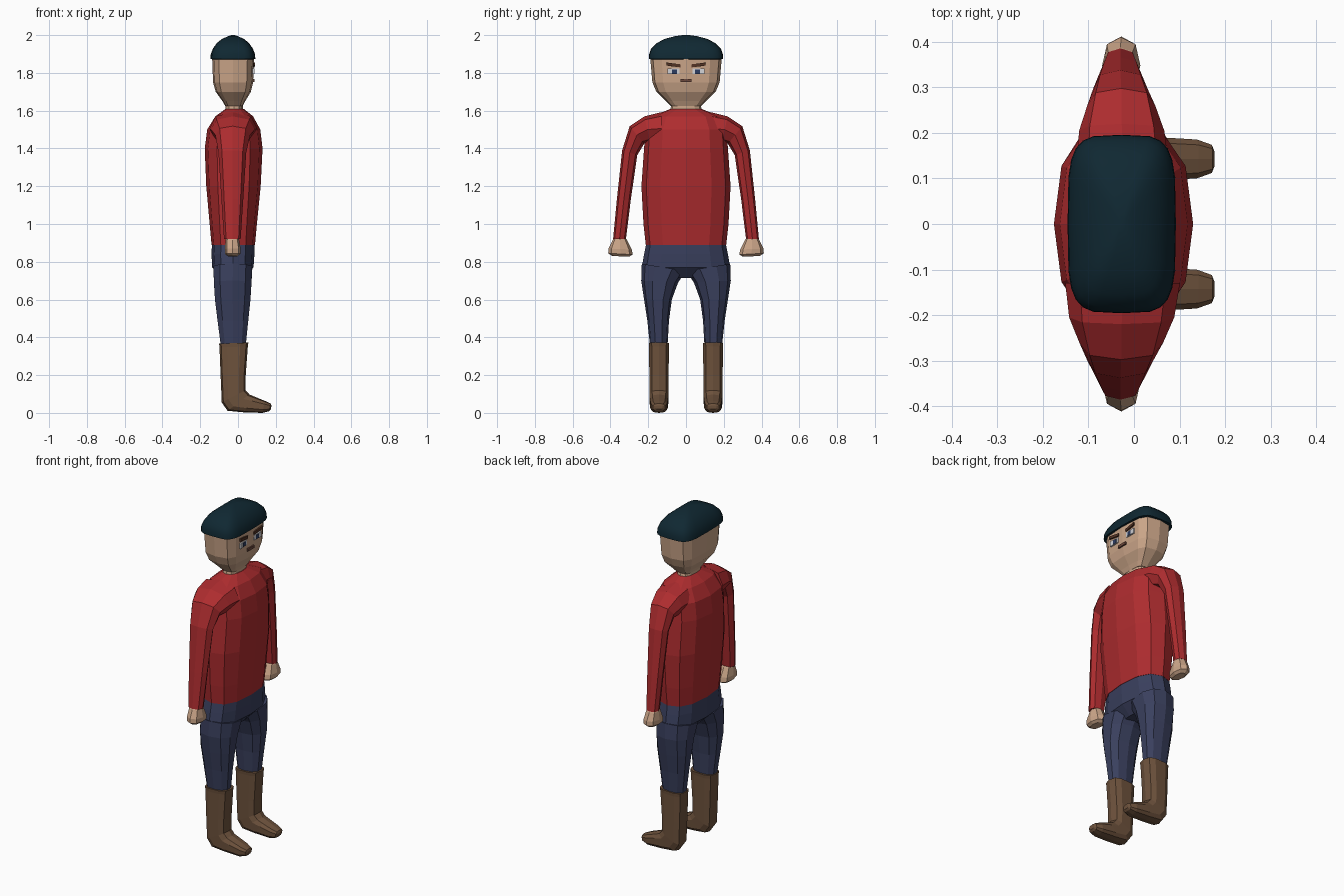
import bpy, bmesh, math
from mathutils import Vector, Matrix


def material(name, rgb):
    m = bpy.data.materials.new(name)
    m.diffuse_color = (*rgb, 1)
    return m


RED = material("red wool", (0.42, 0.025, 0.028))
NAVY = material("navy cloth", (0.042, 0.051, 0.112))
LEATHER = material("brown leather", (0.155, 0.085, 0.046))
SKIN = material("skin", (0.60, 0.38, 0.25))
CAP = material("dark teal", (0.005, 0.021, 0.032))
BROW = material("dark brown", (0.085, 0.033, 0.018))
WHITE = material("eye white", (0.65, 0.65, 0.68))
BLUE = material("iris blue", (0.025, 0.045, 0.12))
LIP = material("lip brown", (0.15, 0.065, 0.045))


def ring(c, u, v, n=12, e=2.5):
    """Superellipse section about c, spanned by half axes u and v."""
    c, u, v = Vector(c), Vector(u), Vector(v)
    pts = []
    for i in range(n):
        a = 2 * math.pi * i / n
        p, q = math.cos(a), math.sin(a)
        pts.append(c + u * math.copysign(abs(p) ** (2 / e), p)
                   + v * math.copysign(abs(q) ** (2 / e), q))
    return pts


def finish(name, bm, mat):
    bmesh.ops.recalc_face_normals(bm, faces=bm.faces)
    me = bpy.data.meshes.new(name)
    bm.to_mesh(me)
    bm.free()
    me.materials.append(mat)
    ob = bpy.data.objects.new(name, me)
    bpy.context.collection.objects.link(ob)
    return ob


def loft(name, rings, mat):
    bm = bmesh.new()
    rows = [[bm.verts.new(p) for p in r] for r in rings]
    n = len(rows[0])
    for a, b in zip(rows, rows[1:]):
        for i in range(n):
            j = (i + 1) % n
            bm.faces.new((a[i], a[j], b[j], b[i]))
    bm.faces.new(rows[0])
    bm.faces.new(rows[-1])
    return finish(name, bm, mat)


def stack(name, levels, mat, n=12, e=2.5):
    """Upright loft; each level is (z, back x, front x, half width)."""
    loft(name, [ring(((b + f) / 2, 0, z), ((f - b) / 2, 0, 0), (0, w, 0), n, e)
                for z, b, f, w in levels], mat)


def limb(name, sections, side, mat, n=8, e=2.4, depth=1.0):
    """Limb loft; each section is outer (y, z), inner (y, z), centre x, half depth."""
    rings = []
    for oy, oz, iy, iz, cx, hx in sections:
        o, i = Vector((cx, side * oy, oz)), Vector((cx, side * iy, iz))
        rings.append(ring((o + i) / 2, (o - i) / 2, (hx * depth, 0, 0), n, e))
    loft(name, rings, mat)


def plate(name, x, y, z, w, h, mat, roll=0, yaw=0):
    bm = bmesh.new()
    m = (Matrix.Translation((x, y, z)) @ Matrix.Rotation(yaw, 4, 'Z')
         @ Matrix.Rotation(roll, 4, 'X') @ Matrix.Diagonal((0.009, w, h, 1)))
    bmesh.ops.create_cube(bm, size=1, matrix=m)
    finish(name, bm, mat)


# Torso and hips
stack("sweater_body", [(0.89, -0.14, 0.09, 0.213), (1.0, -0.15, 0.10, 0.225),
                       (1.2, -0.168, 0.12, 0.236), (1.40, -0.176, 0.13, 0.222),
                       (1.50, -0.163, 0.118, 0.215), (1.57, -0.12, 0.08, 0.18),
                       (1.61, -0.065, 0.03, 0.08)], RED)
stack("trouser_hips", [(0.90, -0.138, 0.088, 0.21), (0.84, -0.14, 0.087, 0.222),
                       (0.77, -0.137, 0.082, 0.234), (0.715, -0.08, 0.03, 0.13)], NAVY)

# Neck and head
stack("neck", [(1.58, -0.07, 0.03, 0.09), (1.605, -0.067, 0.026, 0.083),
               (1.645, -0.065, 0.025, 0.075)], SKIN)
stack("head", [(1.625, -0.068, 0.026, 0.08), (1.65, -0.082, 0.038, 0.105),
               (1.70, -0.118, 0.068, 0.157), (1.75, -0.132, 0.080, 0.178),
               (1.885, -0.137, 0.085, 0.19)], SKIN, 12, 3.6)

# Flat cap with rounded crown
stack("cap", [(1.872, -0.137, 0.083, 0.188), (1.874, -0.146, 0.092, 0.196),
              (1.90, -0.144, 0.090, 0.195), (1.93, -0.132, 0.078, 0.184),
              (1.958, -0.112, 0.058, 0.155), (1.98, -0.085, 0.031, 0.112),
              (1.994, -0.052, 0.0, 0.06), (2.0, -0.036, -0.018, 0.018)], CAP, 24, 4.2)
cap = bpy.data.objects["cap"]
bpy.context.view_layer.objects.active = cap
cap.select_set(True)
bpy.ops.object.shade_smooth_by_angle(angle=math.radians(35))

# Mouth
plate("mouth", 0.0835, 0, 1.76, 0.06, 0.016, LIP)

for side, tag, depth in ((1, "left", 0.85), (-1, "right", 1.05)):
    # Eyes and brows
    yaw = -side * 0.06
    plate(tag + "_eye_white", 0.0805, side * 0.066, 1.808, 0.064, 0.030, WHITE, 0, yaw)
    plate(tag + "_iris", 0.0822, side * 0.061, 1.807, 0.026, 0.024, BLUE, 0, yaw)
    plate(tag + "_brow", 0.0840, side * 0.066, 1.842, 0.074, 0.016, BROW, side * 0.13, yaw)

    # Sleeve from shoulder to cuff
    limb(tag + "_sleeve", [(0.13, 1.592, 0.13, 1.42, -0.025, 0.12),
                           (0.22, 1.57, 0.19, 1.43, -0.027, 0.11),
                           (0.298, 1.518, 0.222, 1.425, -0.028, 0.088),
                           (0.338, 1.39, 0.258, 1.365, -0.03, 0.070),
                           (0.366, 1.13, 0.292, 1.13, -0.03, 0.055),
                           (0.386, 0.92, 0.318, 0.92, -0.03, 0.042)],
         side, RED, depth=depth)
    # Fist
    limb(tag + "_hand", [(0.375, 0.935, 0.325, 0.935, -0.03, 0.03),
                         (0.388, 0.915, 0.312, 0.915, -0.03, 0.036),
                         (0.41, 0.87, 0.287, 0.865, -0.028, 0.042),
                         (0.412, 0.845, 0.282, 0.838, -0.028, 0.04),
                         (0.39, 0.83, 0.30, 0.828, -0.028, 0.025)], side, SKIN)
    # Trouser leg
    limb(tag + "_trouser_leg", [(0.234, 0.79, 0.0, 0.75, -0.027, 0.107),
                                (0.237, 0.70, 0.042, 0.69, -0.028, 0.104),
                                (0.222, 0.60, 0.075, 0.60, -0.028, 0.098),
                                (0.205, 0.49, 0.09, 0.49, -0.027, 0.085),
                                (0.19, 0.35, 0.098, 0.35, -0.025, 0.068)], side, NAVY, 10)
    # Boot: sections run down the shaft and out to the toe (back x,z / front x,z / half width)
    boot = [(-0.09, 0.372, 0.045, 0.372, 0.047), (-0.10, 0.372, 0.055, 0.372, 0.056),
            (-0.098, 0.352, 0.052, 0.352, 0.054), (-0.092, 0.20, 0.041, 0.20, 0.053),
            (-0.086, 0.06, 0.04, 0.12, 0.052), (-0.055, 0.016, 0.06, 0.098, 0.050),
            (0.03, 0.008, 0.09, 0.085, 0.048), (0.13, 0.005, 0.142, 0.064, 0.044),
            (0.165, 0.014, 0.173, 0.050, 0.032), (0.175, 0.025, 0.177, 0.04, 0.018)]
    rings = []
    for bx, bz, fx, fz, w in boot:
        b, f = Vector((bx, side * 0.143, bz - 0.005)), Vector((fx, side * 0.143, fz))
        rings.append(ring((b + f) / 2, (f - b) / 2, (0, w, 0), 10, 3))
    loft(tag + "_boot", rings, LEATHER)
